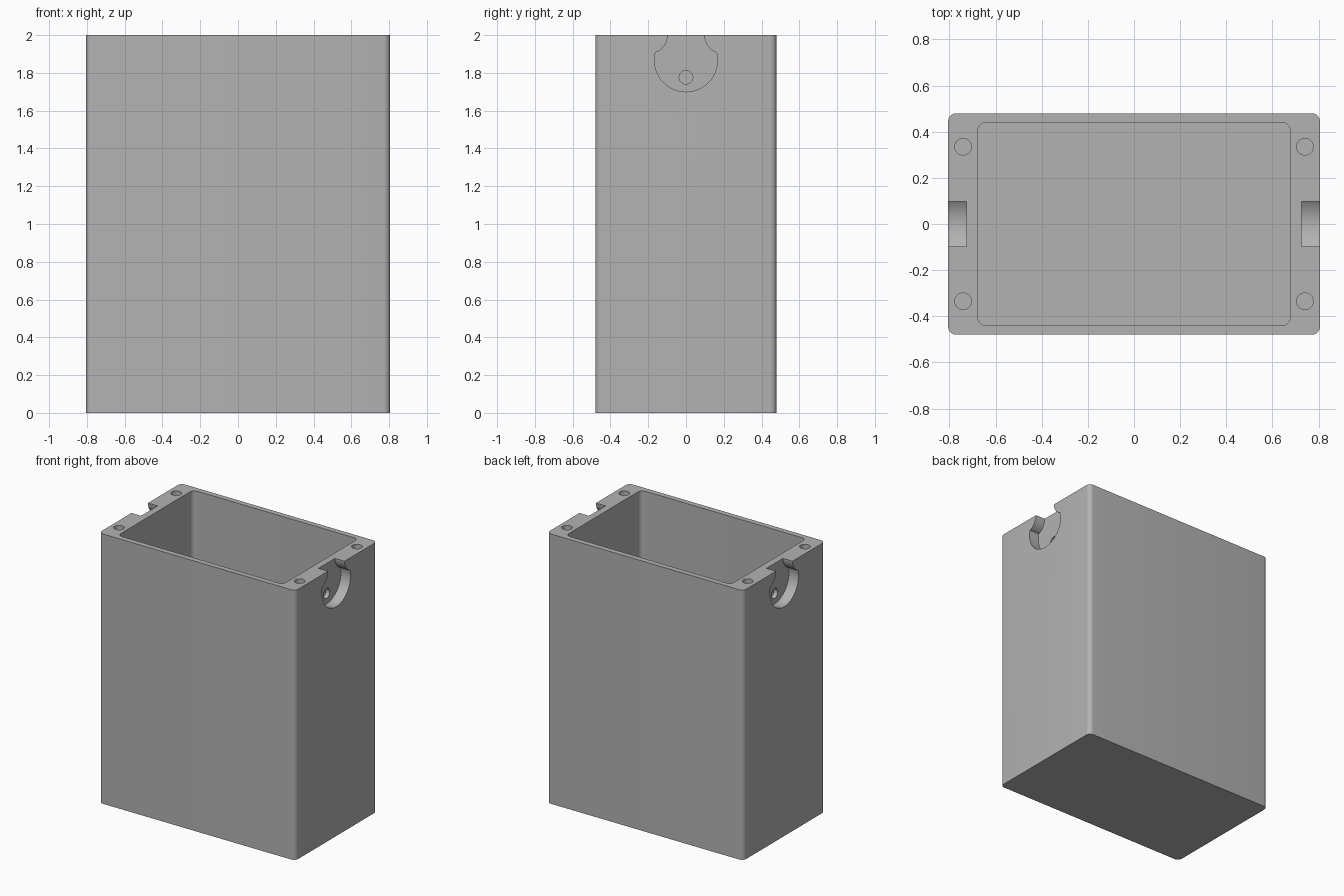
import bpy
import bmesh
from math import sin, cos, pi, atan2

cube = bpy.data.objects.get("Cube")
if cube:
    bpy.data.objects.remove(cube, do_unlink=True)

GREY = (0.45, 0.45, 0.45, 1.0)
HX, HY, H = 0.806, 0.48, 2.0

grey = bpy.data.materials.new("plain grey")
grey.use_nodes = True
grey.diffuse_color = GREY
grey.node_tree.nodes["Principled BSDF"].inputs["Base Color"].default_value = GREY


def arc(cx, cy, r, start, end, n):
    return [(cx + r * cos(start + (end - start) * i / n),
             cy + r * sin(start + (end - start) * i / n)) for i in range(n + 1)]


def rounded_rect(hx, hy, r):
    pts = []
    for k, (sx, sy) in enumerate([(1, 1), (-1, 1), (-1, -1), (1, -1)]):
        pts += arc(sx * (hx - r), sy * (hy - r), r, k * pi / 2, (k + 1) * pi / 2, 8)
    return pts


def circle(cx, cy, r, n=40):
    return arc(cx, cy, r, 0, 2 * pi, n)[:-1]


def prism(name, profile, low, high, axis="Z"):
    """Extrude a closed profile along Z, or a (y, z) profile along X."""
    bm = bmesh.new()
    place = (lambda a, b: (a, b, low)) if axis == "Z" else (lambda a, b: (low, a, b))
    face = bm.faces.new([bm.verts.new(place(a, b)) for a, b in profile])
    new = bmesh.ops.extrude_face_region(bm, geom=[face])["geom"]
    shift = (0, 0, high - low) if axis == "Z" else (high - low, 0, 0)
    bmesh.ops.translate(bm, vec=shift, verts=[v for v in new if isinstance(v, bmesh.types.BMVert)])
    bmesh.ops.recalc_face_normals(bm, faces=bm.faces)
    mesh = bpy.data.meshes.new(name)
    bm.to_mesh(mesh)
    bm.free()
    mesh.materials.append(grey)
    obj = bpy.data.objects.new(name, mesh)
    bpy.context.collection.objects.link(obj)
    return obj


# Case body with rounded vertical corners
case = prism("case", rounded_rect(HX, HY, 0.035), 0, H)

# Open compartment
cutters = [prism("compartment_cutter", rounded_rect(0.677, 0.44, 0.035), 0.04, H + 0.1)]

# Keyhole recess outline: round pocket, flared neck, open at the top
ZC, R, NECK, FR = 1.867, 0.167, 0.097, 0.1
join_z = 1.908
join_y = (R ** 2 - (join_z - ZC) ** 2) ** 0.5
a = atan2(join_z - ZC, join_y)
b = atan2(join_z - H, join_y - NECK - FR)
neck = arc(NECK + FR, H, FR, b, -pi, 10)
keyhole = arc(0, ZC, R, -pi - a, a, 56) + neck[1:] + [(NECK, H + 0.1)]
keyhole += [(-NECK, H + 0.1)] + [(-y, z) for y, z in reversed(neck[1:])]

for side, s in (("left", 1), ("right", -1)):
    # Side recess and its blind pin hole
    cutters.append(prism(side + "_recess_cutter", keyhole, s * 0.727, s * 0.9, "X"))
    cutters.append(prism(side + "_pin_hole_cutter", circle(0, 1.777, 0.036), s * 0.697, s * 0.76, "X"))
    # Screw holes in the rim
    for end, t in (("front", -1), ("back", 1)):
        cutters.append(prism(f"{side}_{end}_screw_hole_cutter",
                             circle(s * 0.741, t * 0.335, 0.036), H - 0.15, H + 0.1))

for cutter in cutters:
    mod = case.modifiers.new(cutter.name, "BOOLEAN")
    mod.operation = "DIFFERENCE"
    mod.solver = "EXACT"
    mod.object = cutter

# Bake the cuts and drop the cutters
graph = bpy.context.evaluated_depsgraph_get()
baked = bpy.data.meshes.new_from_object(case.evaluated_get(graph))
case.modifiers.clear()
case.data = baked
for cutter in cutters:
    bpy.data.objects.remove(cutter, do_unlink=True)

bpy.ops.object.select_all(action="DESELECT")
case.select_set(True)
bpy.context.view_layer.objects.active = case
bpy.ops.object.shade_smooth_by_angle(angle=pi / 6)
